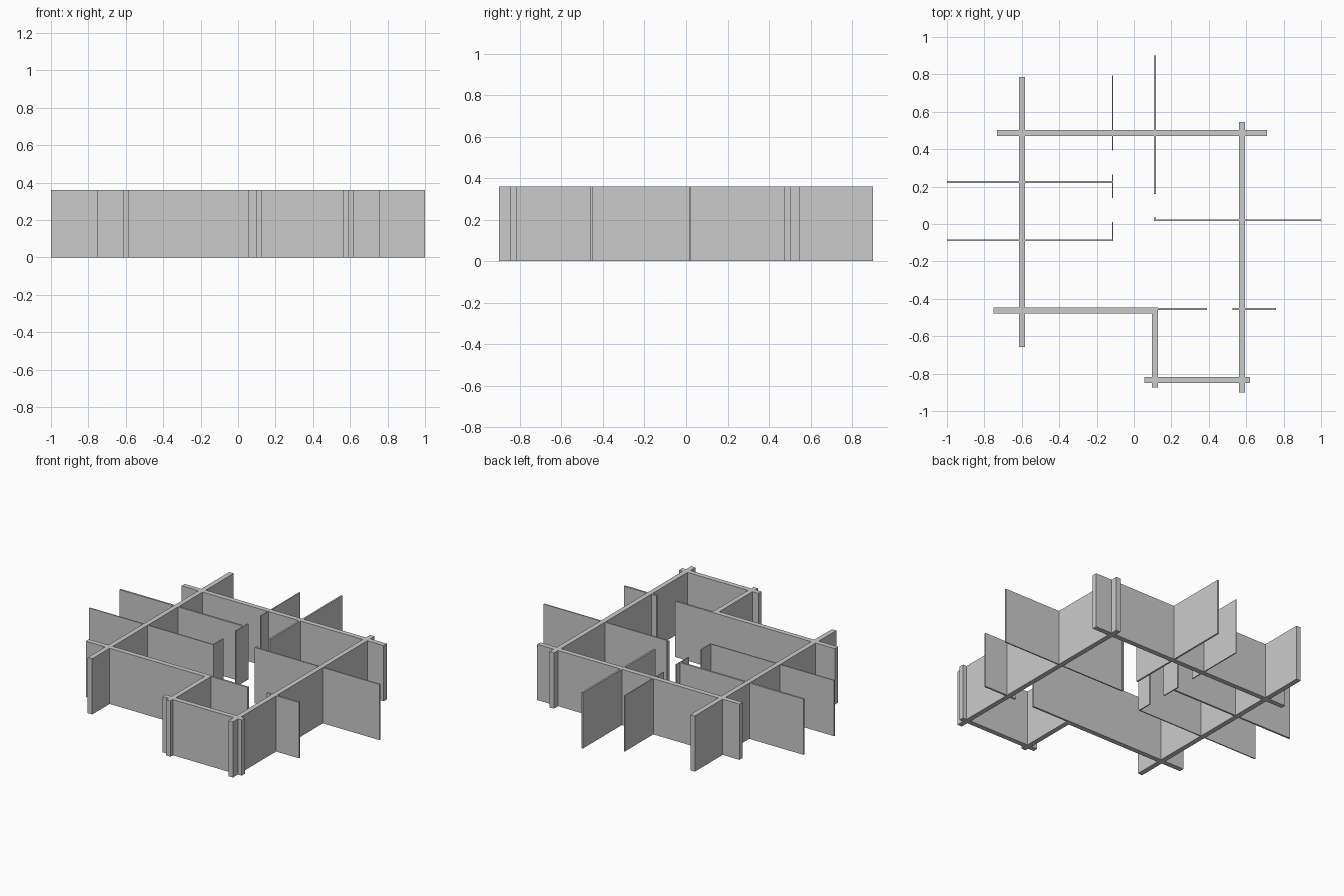
import bpy
import bmesh
from mathutils import Matrix, Vector

if "Cube" in bpy.data.objects:
    bpy.data.objects.remove(bpy.data.objects["Cube"])

HEIGHT = 0.36


def wall(name, x0, x1, y0, y1):
    """Full-height straight wall filling a plan rectangle."""
    size = Vector((x1 - x0, y1 - y0, HEIGHT))
    centre = Vector(((x0 + x1) / 2, (y0 + y1) / 2, HEIGHT / 2))
    bm = bmesh.new()
    bmesh.ops.create_cube(bm, size=1, matrix=Matrix.Diagonal((*size, 1)))
    mesh = bpy.data.meshes.new(name)
    bm.to_mesh(mesh)
    bm.free()
    obj = bpy.data.objects.new(name, mesh)
    obj.location = centre
    bpy.context.collection.objects.link(obj)


def wall_along_x(name, y, x0, x1, thick):
    wall(name, x0, x1, y - thick / 2, y + thick / 2)


def wall_along_y(name, x, y0, y1, thick):
    wall(name, x - thick / 2, x + thick / 2, y0, y1)


# Thick outer walls, overrunning each other at the corners
OUTER = 0.032
wall_along_y("outer_wall_left", -0.598, -0.657, 0.787, OUTER)
wall_along_y("outer_wall_right", 0.578, -0.9, 0.546, OUTER)
wall_along_x("outer_wall_back", 0.487, -0.733, 0.711, OUTER)
wall_along_x("outer_wall_front", -0.463, -0.752, 0.129, OUTER)

# Projecting front bay
wall_along_y("bay_wall_side", 0.113, -0.873, -0.447, OUTER)
wall_along_x("bay_wall_front", -0.833, 0.055, 0.621, OUTER)

# Thin partition across the bay, with a doorway gap
wall_along_x("bay_partition_left", -0.454, 0.113, 0.391, 0.012)
wall_along_x("bay_partition_right", -0.454, 0.526, 0.758, 0.012)

# Left partition line, broken by two doorways
for i, (y0, y1) in enumerate([(0.394, 0.794), (0.138, 0.264), (-0.091, 0.01)]):
    wall_along_y(f"left_partition_{i + 1}", -0.115, y0, y1, 0.007)

# Right partition line, broken by one doorway
for i, (y0, y1) in enumerate([(0.161, 0.9), (0.017, 0.035)]):
    wall_along_y(f"right_partition_{i + 1}", 0.112, y0, y1, 0.011)

# Cross partitions running out through the side walls
wall_along_x("cross_partition_upper_left", 0.225, -1.0, -0.112, 0.012)
wall_along_x("cross_partition_lower_left", -0.087, -1.0, -0.112, 0.007)
wall_along_x("cross_partition_right", 0.021, 0.107, 1.0, 0.008)
